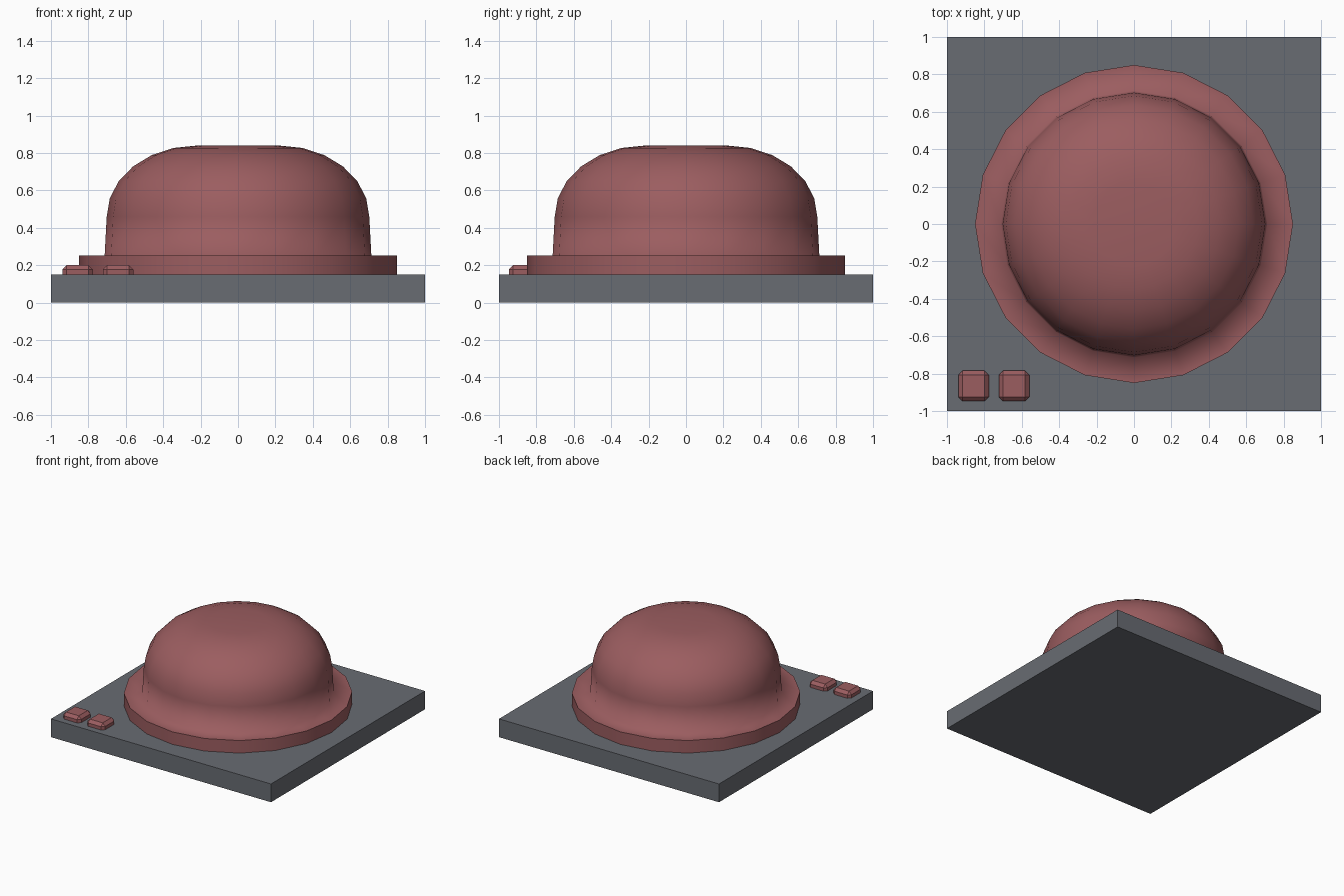
import bpy, bmesh, math

cube = bpy.data.objects.get("Cube")
if cube:
    bpy.data.objects.remove(cube, do_unlink=True)


def material(name, rgb):
    m = bpy.data.materials.new(name)
    m.use_nodes = True
    m.diffuse_color = (*rgb, 1)
    m.node_tree.nodes["Principled BSDF"].inputs["Base Color"].default_value = (*rgb, 1)
    return m


grey = material("slate grey", (0.14, 0.15, 0.17))
red = material("dusty red", (0.33, 0.11, 0.117))


def add_object(name, bm, mat):
    bmesh.ops.recalc_face_normals(bm, faces=bm.faces)
    mesh = bpy.data.meshes.new(name)
    bm.to_mesh(mesh)
    bm.free()
    mesh.materials.append(mat)
    ob = bpy.data.objects.new(name, mesh)
    bpy.context.collection.objects.link(ob)
    return ob


def box(name, centre, size, mat, bevel=0):
    bm = bmesh.new()
    bmesh.ops.create_cube(bm, size=1)
    for v in bm.verts:
        v.co = [c + s * p for c, s, p in zip(centre, size, v.co)]
    if bevel:
        bmesh.ops.bevel(bm, geom=bm.edges[:], offset=bevel, segments=1,
                        affect='EDGES', profile=0.5)
    return add_object(name, bm, mat)


def lathe(name, profile, sides, mat):
    bm = bmesh.new()
    rings = []
    for r, z in profile:
        angles = [math.tau * i / sides for i in range(sides)]
        rings.append([bm.verts.new((r * math.cos(a), r * math.sin(a), z)) for a in angles])
    for low, high in zip(rings, rings[1:]):
        for i in range(sides):
            j = (i + 1) % sides
            bm.faces.new((low[i], low[j], high[j], high[i]))
    bm.faces.new(rings[0][::-1])
    bm.faces.new(rings[-1])
    return add_object(name, bm, mat)


# Square slab
box("base_plate", (0, 0, 0.075), (2, 2, 0.15), grey)

# Flanged dome: rim, near-vertical wall, rounded shoulder, flat crown
profile = [(0.85, 0.14), (0.85, 0.253), (0.713, 0.253), (0.702, 0.46)]
for step in range(1, 7):
    a = math.radians(15 * step)
    profile.append((0.22 + 0.482 * math.cos(a), 0.46 + 0.38 * math.sin(a)))
dome = lathe("flanged_dome", profile, 20, red)

# Smooth the dome into the rim, keep the rim's outer edge sharp
bpy.ops.object.select_all(action='DESELECT')
dome.select_set(True)
bpy.context.view_layer.objects.active = dome
bpy.ops.object.shade_smooth_by_angle(angle=math.radians(88.5))

# Two chamfered buttons in the front corner
for name, x in (("outer_button", -0.858), ("inner_button", -0.641)):
    box(name, (x, -0.866, 0.15), (0.163, 0.163, 0.1), red, 0.023)
